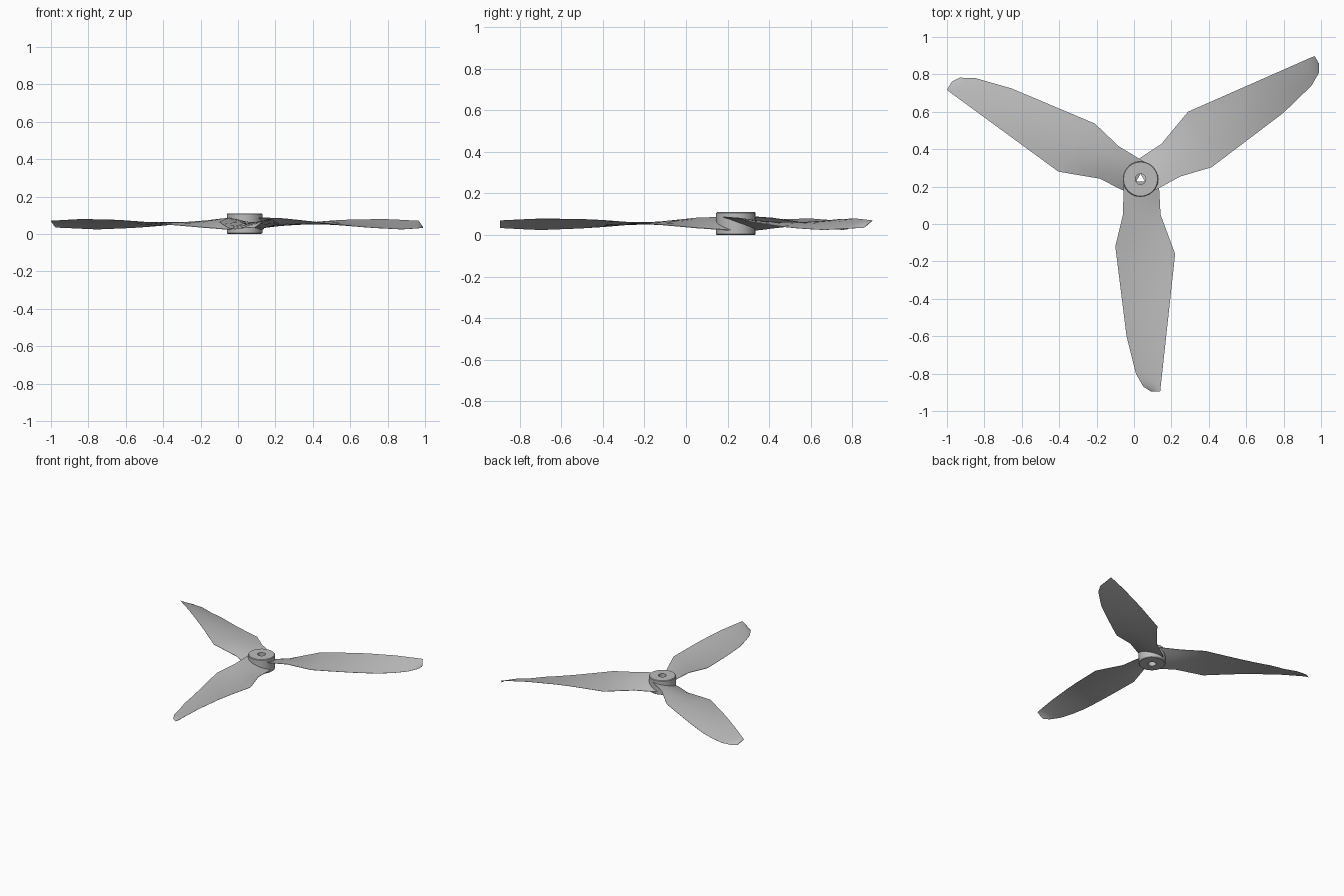
import bpy, bmesh, math
from mathutils import Matrix, Vector

cube = bpy.data.objects.get("Cube")
if cube:
    bpy.data.objects.remove(cube)

HUB = Vector((0.035, 0.24, 0.0))

grey = bpy.data.materials.new("plain grey")
grey.use_nodes = True
grey.diffuse_color = (0.5, 0.5, 0.5, 1)
grey.node_tree.nodes["Principled BSDF"].inputs["Base Color"].default_value = (0.5, 0.5, 0.5, 1)


def finish(name, bm, angle):
    bmesh.ops.recalc_face_normals(bm, faces=bm.faces)
    mesh = bpy.data.meshes.new(name)
    bm.to_mesh(mesh)
    bm.free()
    mesh.materials.append(grey)
    obj = bpy.data.objects.new(name, mesh)
    bpy.context.collection.objects.link(obj)
    bpy.ops.object.select_all(action="DESELECT")
    obj.select_set(True)
    bpy.context.view_layer.objects.active = obj
    bpy.ops.object.shade_smooth_by_angle(angle=math.radians(angle))
    return obj


def bridge(bm, a, b):
    n = len(a)
    for i in range(n):
        bm.faces.new((a[i], a[(i + 1) % n], b[(i + 1) % n], b[i]))


def lerp_table(table, r):
    for (r0, v0), (r1, v1) in zip(table, table[1:]):
        if r <= r1:
            return v0 + (v1 - v0) * (r - r0) / (r1 - r0)
    return table[-1][1]


# Hub: a lathed ring with a bore and a slightly chamfered rim
def make_hub():
    bm = bmesh.new()
    profile = [(0.028, 0), (0.091, 0), (0.095, 0.004),
               (0.095, 0.106), (0.091, 0.11), (0.028, 0.11)]
    sides = 24
    rings = []
    for i in range(sides):
        a = math.tau * i / sides
        rings.append([bm.verts.new((r * math.cos(a), r * math.sin(a), z)) for r, z in profile])
    for i in range(sides):
        bridge(bm, rings[i], rings[(i + 1) % sides])
    finish("hub", bm, 35).location = HUB


# Blade outline: edge offsets and edge heights along the radius
LOW = [(0.014, -0.09), (0.19, -0.094), (0.36, -0.135), (0.84, -0.075),
       (1.04, -0.025), (1.11, 0.015), (1.135, 0.055)]
HIGH = [(0.014, 0.09), (0.06, 0.1), (0.19, 0.107), (0.40, 0.185), (1.135, 0.105)]
LOW_Z = [(0.014, 0.088), (0.19, 0.082), (0.45, 0.055), (0.7, 0.034), (0.95, 0.024), (1.135, 0.034)]
HIGH_Z = [(0.014, 0.022), (0.19, 0.034), (0.45, 0.057), (0.7, 0.076), (0.95, 0.079), (1.135, 0.07)]
THICK = [(0.014, 0.022), (0.19, 0.018), (0.45, 0.011), (1.135, 0.004)]
STATIONS = [0.014, 0.06, 0.12, 0.19, 0.27, 0.36, 0.40, 0.52, 0.65,
            0.75, 0.84, 0.94, 1.04, 1.08, 1.11, 1.135]


# Blade: thin twisted sections, pointing to the front before being turned
def make_blade(name, degrees):
    bm = bmesh.new()
    steps = 6
    sections = []
    for r in STATIONS:
        u0, u1 = lerp_table(LOW, r), lerp_table(HIGH, r)
        z0, z1 = lerp_table(LOW_Z, r), lerp_table(HIGH_Z, r)
        half = lerp_table(THICK, r) / 2
        top, bottom = [], []
        for i in range(steps + 1):
            t = i / steps
            bulge = half * (0.15 + 0.85 * math.sin(math.pi * t))
            u, z = u0 + (u1 - u0) * t, z0 + (z1 - z0) * t
            top.append(bm.verts.new((u, -r, z + bulge)))
            bottom.append(bm.verts.new((u, -r, z - bulge)))
        sections.append(top + bottom[::-1])
    for a, b in zip(sections, sections[1:]):
        bridge(bm, a, b)
    bm.faces.new(sections[0])
    bm.faces.new(sections[-1])
    bm.transform(Matrix.Rotation(math.radians(degrees), 4, "Z"))
    finish(name, bm, 40).location = HUB


make_hub()
for label, turn in (("front_blade", 0), ("left_blade", 120), ("right_blade", 240)):
    make_blade(label, turn)
